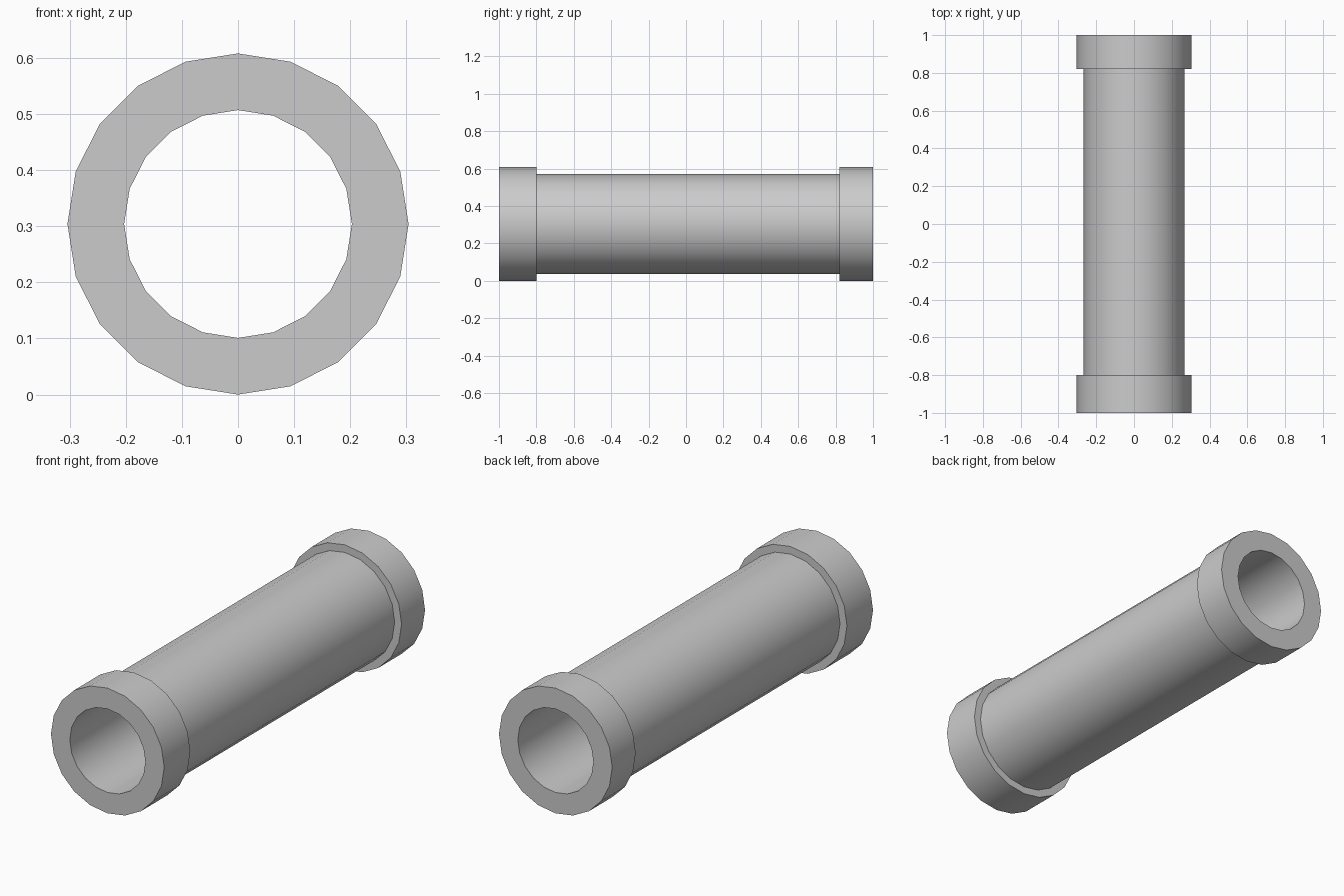
import bpy
import bmesh
import math

SIDES = 20
OUTER, SHAFT, BORE = 0.304, 0.267, 0.203

cube = bpy.data.objects.get("Cube")
if cube:
    bpy.data.objects.remove(cube, do_unlink=True)

grey = bpy.data.materials.new("plain_grey")
grey.use_nodes = True
color = (0.6, 0.6, 0.6, 1)
grey.diffuse_color = color
grey.node_tree.nodes["Principled BSDF"].inputs["Base Color"].default_value = color


def lathe(name, profile):
    """Turn a closed (radius, y) profile around the pipe axis."""
    bm = bmesh.new()
    rings = []
    for i in range(SIDES):
        a = math.tau * i / SIDES
        rings.append([bm.verts.new((r * math.cos(a), y, OUTER + r * math.sin(a)))
                      for r, y in profile])
    for i in range(SIDES):
        here, there = rings[i], rings[(i + 1) % SIDES]
        for j in range(len(profile)):
            k = (j + 1) % len(profile)
            bm.faces.new((here[j], here[k], there[k], there[j]))
    bmesh.ops.recalc_face_normals(bm, faces=bm.faces)
    mesh = bpy.data.meshes.new(name)
    bm.to_mesh(mesh)
    bm.free()
    mesh.materials.append(grey)
    obj = bpy.data.objects.new(name, mesh)
    bpy.context.collection.objects.link(obj)
    bpy.ops.object.select_all(action="DESELECT")
    obj.select_set(True)
    bpy.context.view_layer.objects.active = obj
    bpy.ops.object.shade_smooth_by_angle(angle=math.radians(30))
    return obj


# Hollow pipe with a raised collar at each end
lathe("collared_pipe", [
    (BORE, -1), (OUTER, -1), (OUTER, -0.8), (SHAFT, -0.8),
    (SHAFT, 0.82), (OUTER, 0.82), (OUTER, 1), (BORE, 1),
])
